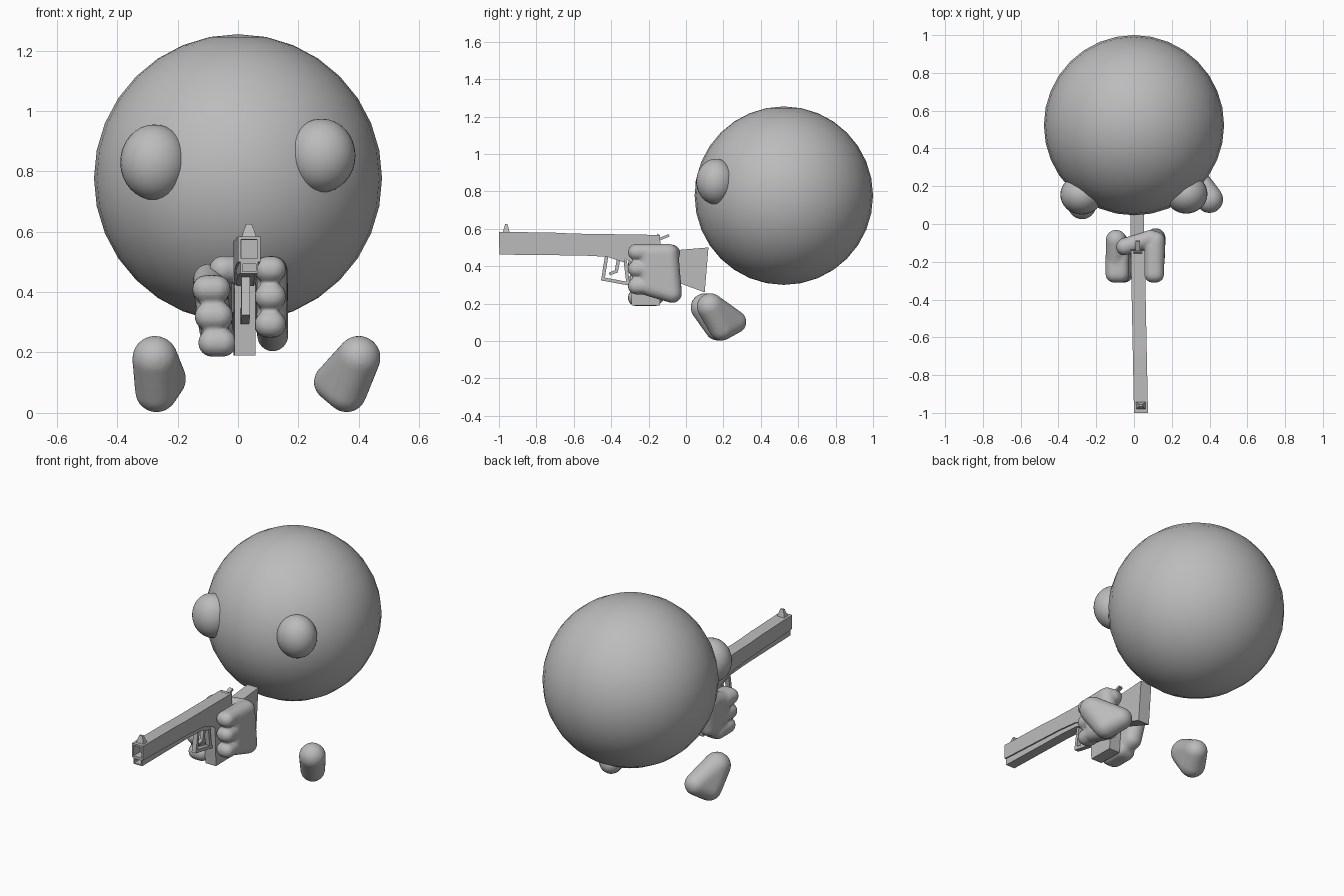
import bpy, bmesh, math
from mathutils import Vector

if "Cube" in bpy.data.objects:
    bpy.data.objects.remove(bpy.data.objects["Cube"])

grey = bpy.data.materials.new("plain grey")
grey.diffuse_color = (0.5, 0.5, 0.5, 1)
grey.use_nodes = True
grey.node_tree.nodes["Principled BSDF"].inputs["Base Color"].default_value = grey.diffuse_color


def add_object(name, bm, smooth=False):
    bmesh.ops.recalc_face_normals(bm, faces=bm.faces[:])
    for f in bm.faces:
        f.smooth = smooth
    mesh = bpy.data.meshes.new(name)
    bm.to_mesh(mesh)
    bm.free()
    mesh.materials.append(grey)
    ob = bpy.data.objects.new(name, mesh)
    bpy.context.collection.objects.link(ob)
    return ob


def ball(name, centre, radii, segs, rings):
    bm = bmesh.new()
    bmesh.ops.create_uvsphere(bm, u_segments=segs, v_segments=rings, radius=1)
    for v in bm.verts:
        v.co = Vector(centre) + Vector(a * b for a, b in zip(v.co, radii))
    return add_object(name, bm, True)


# Unit directions used to build rounded hulls
template = bmesh.new()
bmesh.ops.create_icosphere(template, subdivisions=3, radius=1)
DIRS = [v.co.copy() for v in template.verts]
template.free()


def soft_part(name, hulls, voxel=0.009, smooth=6):
    """Fuse convex hulls of (x, y, z, r) spheres into one soft surface."""
    total = bmesh.new()
    for spheres in hulls:
        bm = bmesh.new()
        for x, y, z, r in spheres:
            for d in DIRS:
                bm.verts.new(Vector((x, y, z)) + d * r)
        res = bmesh.ops.convex_hull(bm, input=bm.verts[:])
        loose = [v for v in bm.verts if not v.link_faces]
        bmesh.ops.delete(bm, geom=loose, context='VERTS')
        tmp = bpy.data.meshes.new("tmp")
        bm.to_mesh(tmp)
        bm.free()
        total.from_mesh(tmp)
        bpy.data.meshes.remove(tmp)
    ob = add_object(name, total, True)
    m = ob.modifiers.new("fuse", 'REMESH')
    m.mode = 'VOXEL'
    m.voxel_size = voxel
    m.use_smooth_shade = True
    s = ob.modifiers.new("soften", 'SMOOTH')
    s.iterations = smooth
    return ob


def plate(name, profile, half, bore=0, half_top=None):
    """Extrude a (y, z) side profile across x, following the slight yaw."""
    bm = bmesh.new()
    zs = [p[1] for p in profile]
    rows = []
    for side in (-1, 1):
        row = []
        for y, z in profile:
            t = (z - min(zs)) / (max(zs) - min(zs))
            w = half + ((half_top or half) - half) * t
            row.append(bm.verts.new((0.017 - 0.02 * y + side * w, y, z)))
        rows.append(row)
        bm.faces.new(row)
    n = len(profile)
    for i in range(n):
        j = (i + 1) % n
        bm.faces.new((rows[0][i], rows[0][j], rows[1][j], rows[1][i]))
    bmesh.ops.recalc_face_normals(bm, faces=bm.faces[:])
    if bore:
        front = min(bm.faces, key=lambda f: f.calc_center_median().y)
        bmesh.ops.inset_individual(bm, faces=[front], thickness=bore)
        bmesh.ops.inset_individual(bm, faces=[front], thickness=0.0005, depth=-0.06)
    return add_object(name, bm)


def bar(name, a, b, thick, half):
    a, b = Vector(a), Vector(b)
    n = (b - a).orthogonal().normalized() * thick / 2
    return plate(name, [tuple(p) for p in (a + n, b + n, b - n, a - n)], half)


# Body and eyes
ball("body", (0, 0.523, 0.777), (0.477, 0.477, 0.477), 32, 16)
ball("left_eye", (-0.277, 0.155, 0.83), (0.113, 0.105, 0.125), 32, 16)
ball("right_eye", (0.277, 0.16, 0.852), (0.112, 0.105, 0.122), 32, 16)

# Feet
soft_part("right_foot", [[(0.40, 0.13, 0.183, 0.073), (0.36, 0.19, 0.068, 0.067),
                          (0.312, 0.262, 0.102, 0.062)]])
soft_part("left_foot", [[(-0.275, 0.10, 0.180, 0.076), (-0.27, 0.17, 0.072, 0.071),
                         (-0.235, 0.24, 0.112, 0.064)]])

# Right hand: palm, three fingers and a thumb crossing behind the grip
right = [[(0.115, -0.09, 0.47, 0.05), (0.115, -0.073, 0.255, 0.052),
          (0.112, -0.20, 0.47, 0.05), (0.112, -0.20, 0.29, 0.05)]]
for z in (0.475, 0.385, 0.293):
    right.append([(x, y, z, 0.044) for x in (0.098, 0.116) for y in (-0.267, -0.12)])
right.append([(0.09, -0.075, 0.47, 0.045), (-0.05, -0.12, 0.475, 0.046)])
soft_part("right_hand", right, smooth=4)

# Left hand, lower and leaning
left = [[(-0.095, -0.085, 0.44, 0.055), (-0.06, -0.20, 0.24, 0.05),
         (-0.10, -0.20, 0.41, 0.048), (-0.075, -0.11, 0.28, 0.055)]]
for x, z in ((-0.088, 0.41), (-0.08, 0.32), (-0.068, 0.232)):
    left.append([(x + d, y, z, 0.046) for d in (-0.018, 0.018) for y in (-0.265, -0.17)])
soft_part("left_hand", left, smooth=4)

# Barrel housing with square bore, and the frame beneath it
seam = [(-0.55, 0.484), (-0.42, 0.473), (-0.33, 0.44)]
plate("barrel_housing", [(-0.13, 0.43), (-0.14, 0.567), (-0.6, 0.574), (-0.7, 0.579),
                         (-1, 0.584), (-1, 0.5)] + seam + [(-0.3, 0.425)], 0.037, bore=0.015)
plate("lower_frame", [(-0.33, 0.42), (-0.42, 0.45), (-0.55, 0.457),
                      (-0.997, 0.462), (-0.997, 0.5)] + seam, 0.029, bore=0.009)

# Sights and hammer
plate("front_sight", [(-0.98, 0.578), (-0.967, 0.625), (-0.955, 0.625), (-0.942, 0.578)],
      0.026, half_top=0.01)
plate("rear_sight", [(-0.16, 0.56), (-0.15, 0.575), (-0.14, 0.56)], 0.022)
bar("hammer", (-0.16, 0.537), (-0.09, 0.565), 0.014, 0.012)

# Grip and rear stock
plate("grip", [(-0.30, 0.44), (-0.29, 0.19), (-0.14, 0.19), (-0.12, 0.44)], 0.035)
plate("rear_stock", [(-0.12, 0.48), (0.12, 0.5), (0.10, 0.26), (-0.12, 0.34)], 0.036)

# Trigger guard and trigger
for i, (a, b) in enumerate([((-0.425, 0.45), (-0.445, 0.325)),
                            ((-0.452, 0.333), (-0.29, 0.303)),
                            ((-0.325, 0.43), (-0.31, 0.31))]):
    bar(f"trigger_guard_{i + 1}", a, b, 0.018, 0.014)
bar("trigger_upper", (-0.36, 0.44), (-0.372, 0.375), 0.018, 0.01)
bar("trigger_tip", (-0.366, 0.375), (-0.41, 0.358), 0.016, 0.01)
